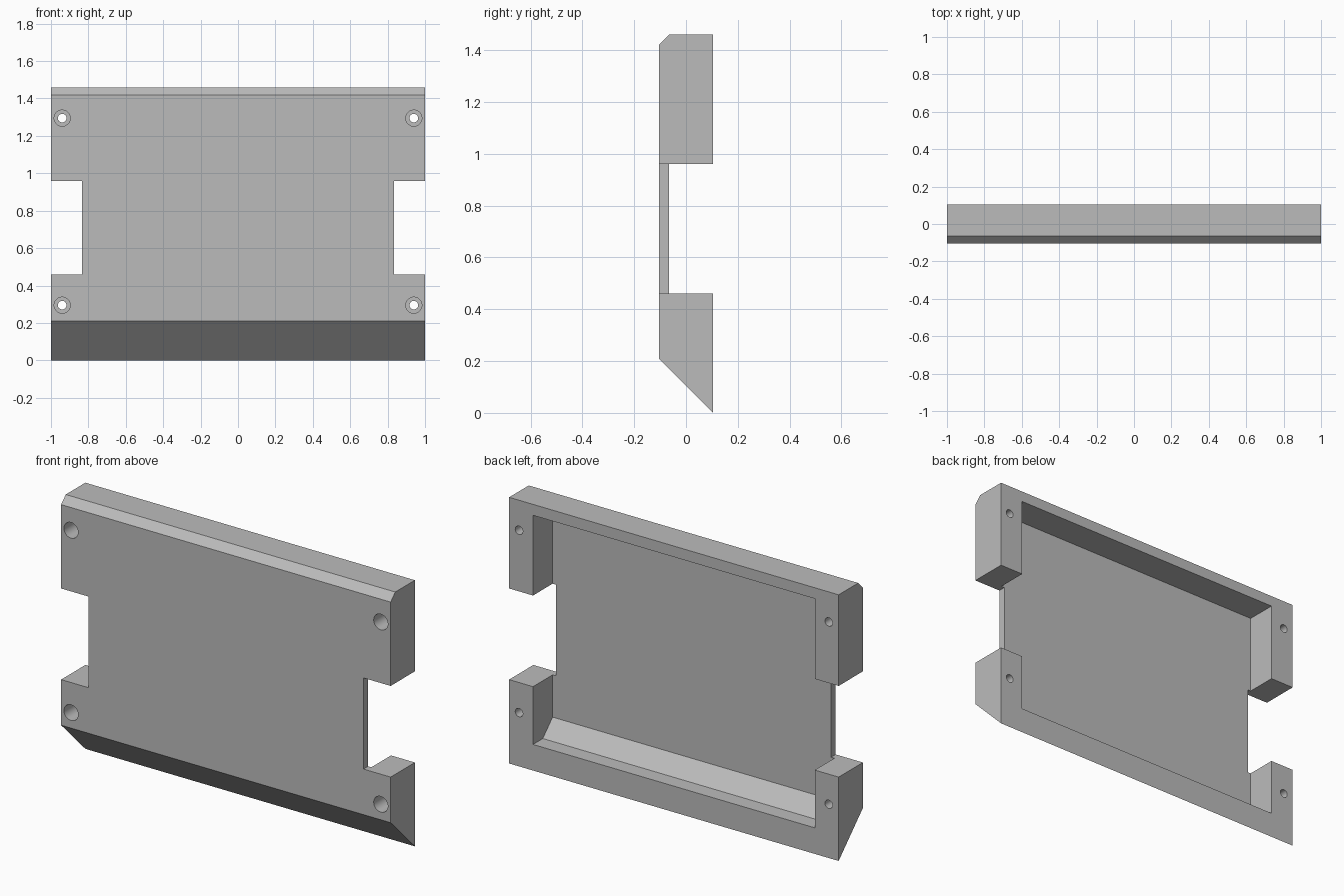
import bpy
import bmesh
from math import pi

cube = bpy.data.objects.get("Cube")
if cube:
    bpy.data.objects.remove(cube, do_unlink=True)

FRONT, BACK, FLOOR = -0.105, 0.105, -0.065
HEIGHT = 1.46

grey = bpy.data.materials.new("plain grey")
grey.use_nodes = True
grey.diffuse_color = (0.5, 0.5, 0.5, 1)
grey.node_tree.nodes["Principled BSDF"].inputs["Base Color"].default_value = (0.5, 0.5, 0.5, 1)


def make_object(name, bm):
    bmesh.ops.recalc_face_normals(bm, faces=bm.faces)
    mesh = bpy.data.meshes.new(name)
    bm.to_mesh(mesh)
    bm.free()
    mesh.materials.append(grey)
    obj = bpy.data.objects.new(name, mesh)
    bpy.context.collection.objects.link(obj)
    return obj


def extrude_profile(name, profile, half_width):
    """Sweep a (y, z) side profile across x."""
    bm = bmesh.new()
    face = bm.faces.new([bm.verts.new((-half_width, y, z)) for y, z in profile])
    swept = bmesh.ops.extrude_face_region(bm, geom=[face])["geom"]
    verts = [v for v in swept if isinstance(v, bmesh.types.BMVert)]
    bmesh.ops.translate(bm, verts=verts, vec=(2 * half_width, 0, 0))
    return make_object(name, bm)


def box(name, x0, x1, z0, z1):
    obj = extrude_profile(name, [(-1, z0), (1, z0), (1, z1), (-1, z1)], (x1 - x0) / 2)
    obj.location.x = (x0 + x1) / 2
    return obj


def cylinder(name, radius, x, z, y0, y1):
    bm = bmesh.new()
    bmesh.ops.create_cone(bm, cap_ends=True, segments=40, radius1=radius,
                          radius2=radius, depth=y1 - y0)
    obj = make_object(name, bm)
    obj.rotation_euler.x = pi / 2
    obj.location = (x, (y0 + y1) / 2, z)
    return obj


def cut(target, cutter):
    mod = target.modifiers.new("cut", "BOOLEAN")
    mod.operation = "DIFFERENCE"
    mod.solver = "EXACT"
    mod.object = cutter
    bpy.ops.object.select_all(action="DESELECT")
    target.select_set(True)
    bpy.context.view_layer.objects.active = target
    bpy.ops.object.modifier_apply(modifier=mod.name)
    bpy.data.objects.remove(cutter, do_unlink=True)


# Cover body with small top chamfer and sloped underside
cover = extrude_profile("cover_panel", [
    (BACK, 0), (BACK, HEIGHT), (FLOOR, HEIGHT), (FRONT, HEIGHT - 0.04), (FRONT, 0.21)], 1)

# Hollow back with a ledge and slope parallel to the underside
cut(cover, extrude_profile("cavity_cutter", [
    (0.3, 0.143), (0.02, 0.143), (FLOOR, 0.228), (FLOOR, 1.40), (0.3, 1.40)], 0.855))

# Side notches and counterbored screw holes
for side in (-1, 1):
    x0, x1 = sorted((side * 0.835, side * 1.2))
    cut(cover, box("notch_cutter", x0, x1, 0.46, 0.96))
    for z in (0.295, 1.295):
        cut(cover, cylinder("hole_cutter", 0.023, side * 0.94, z, -0.3, 0.3))
        cut(cover, cylinder("counterbore_cutter", 0.043, side * 0.94, z, -0.3, FRONT + 0.15))

bpy.ops.object.select_all(action="DESELECT")
cover.select_set(True)
bpy.context.view_layer.objects.active = cover
bpy.ops.object.shade_smooth_by_angle(angle=pi / 6)
